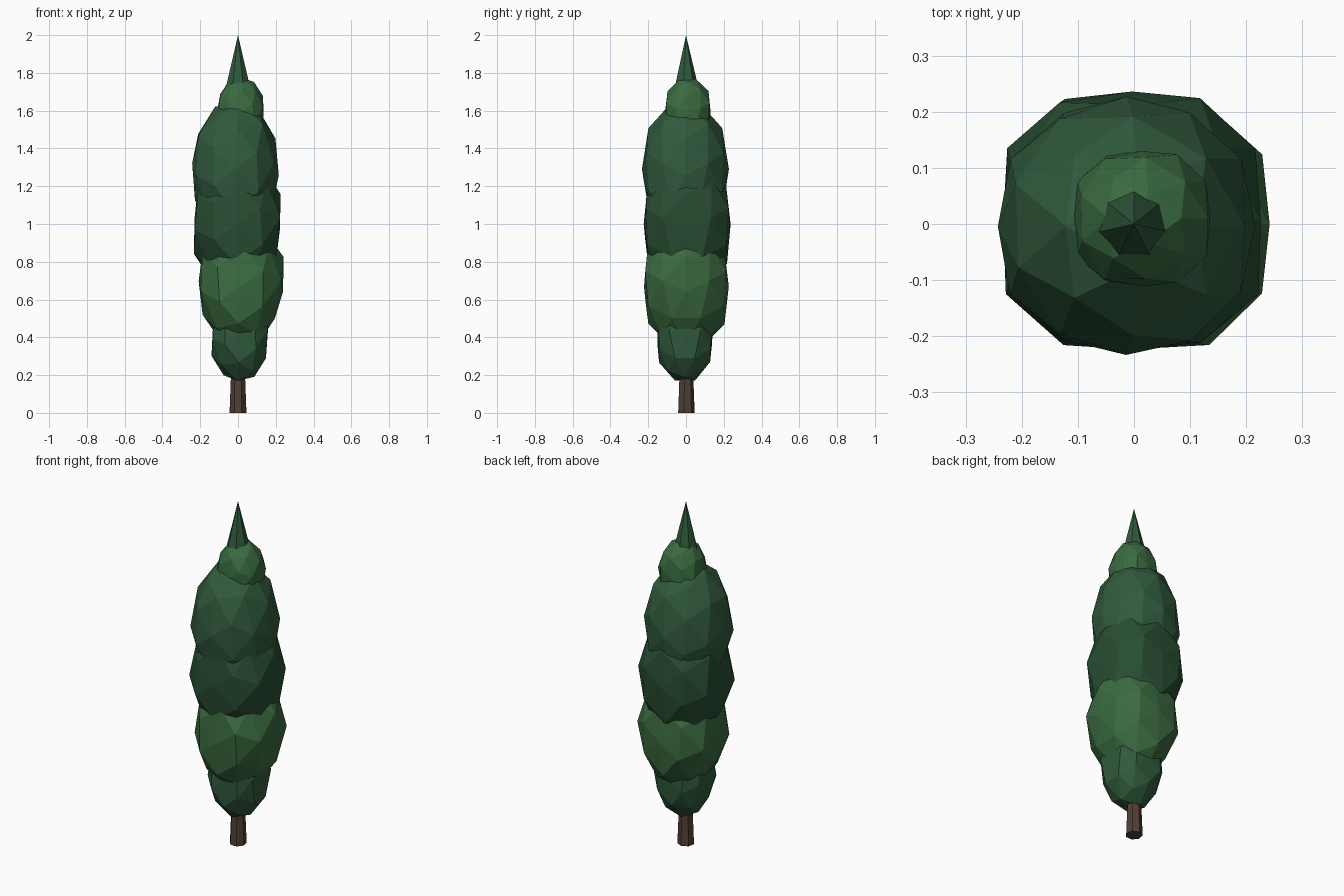
import bpy, random
from math import atan, sqrt
from mathutils import Matrix, Vector

if "Cube" in bpy.data.objects:
    bpy.data.objects.remove(bpy.data.objects["Cube"])

random.seed(11)


def material(name, rgb):
    m = bpy.data.materials.new(name)
    m.diffuse_color = (*rgb, 1)
    m.use_nodes = True
    m.node_tree.nodes["Principled BSDF"].inputs["Base Color"].default_value = m.diffuse_color
    return m


MID = material("mid_green", (0.030, 0.102, 0.045))
BRIGHT = material("bright_green", (0.042, 0.145, 0.050))
DARK = material("dark_green", (0.021, 0.075, 0.032))
BARK = material("bark", (0.085, 0.05, 0.036))

# Turns the icosphere so that an edge, not a corner, faces each axis
ALIGN = Matrix.Rotation(atan(2 / (1 + sqrt(5))), 3, 'Y')


def finish(name, mat):
    ob = bpy.context.object
    ob.name = name
    ob.data.materials.append(mat)
    return ob


def clump(name, mat, centre, r, rz, flat, taper=0):
    """Faceted foliage clump; flat pulls in the points lying on the axes,
    taper narrows the lower half from side to side."""
    bpy.ops.mesh.primitive_ico_sphere_add(subdivisions=2, radius=1)
    ob = finish(name, mat)
    for v in ob.data.vertices:
        p = ALIGN @ v.co
        if max(abs(c) for c in p) > 0.97:
            p *= flat
        p.x *= 1 + taper * min(p.z, 0)
        p *= random.uniform(0.985, 1.015)
        v.co = Vector(centre) + Vector((p.x * r, p.y * r, p.z * rz))


def cone(name, mat, sides, r1, r2, z0, z1):
    bpy.ops.mesh.primitive_cone_add(vertices=sides, radius1=r1, radius2=r2,
                                    depth=z1 - z0, location=(0, 0, (z0 + z1) / 2))
    finish(name, mat)


# Trunk
cone("trunk", BARK, 7, 0.046, 0.032, 0, 0.36)

# Stacked foliage, bottom to top
clump("foliage_base", MID, (0.012, -0.006, 0.42), 0.168, 0.26, 0.87)
clump("foliage_lower", BRIGHT, (0.015, 0, 0.67), 0.25, 0.34, 0.9, 0.2)
clump("foliage_middle", DARK, (-0.003, 0.006, 1.0), 0.258, 0.355, 0.88)
clump("foliage_upper", MID, (-0.014, -0.004, 1.29), 0.24, 0.37, 0.95)
clump("foliage_crown", BRIGHT, (0.014, 0.01, 1.595), 0.133, 0.185, 0.91)

# Pointed tip
cone("tip", MID, 7, 0.076, 0, 1.68, 2.0)
